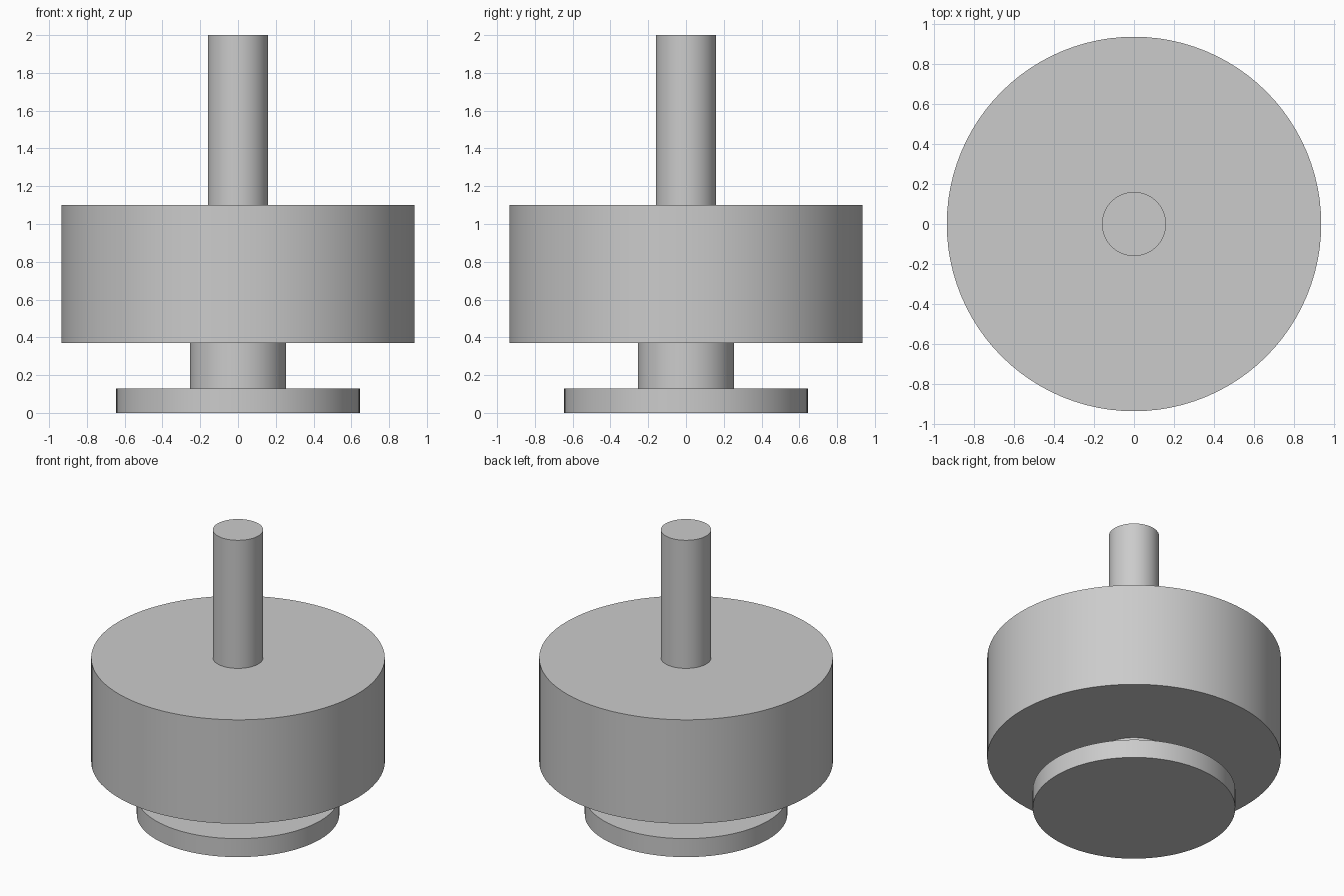
import bpy
import math

cube = bpy.data.objects.get("Cube")
if cube:
    bpy.data.objects.remove(cube, do_unlink=True)

# Single grey finish
GREY = (0.6, 0.6, 0.6, 1.0)
grey = bpy.data.materials.new("plain grey")
grey.use_nodes = True
grey.diffuse_color = GREY
grey.node_tree.nodes["Principled BSDF"].inputs["Base Color"].default_value = GREY


def disc(name, radius, bottom, top):
    """Upright smooth cylinder between two heights."""
    bpy.ops.mesh.primitive_cylinder_add(
        vertices=96, radius=radius, depth=top - bottom,
        location=(0, 0, (bottom + top) / 2))
    part = bpy.context.object
    part.name = name
    part.data.materials.append(grey)
    bpy.ops.object.shade_smooth_by_angle(angle=math.radians(30))


# Stacked turned parts, from the ground up
disc("base_flange", 0.645, 0.0, 0.13)
disc("neck", 0.255, 0.13, 0.37)
disc("main_drum", 0.935, 0.37, 1.10)
disc("top_shaft", 0.16, 1.10, 2.0)
